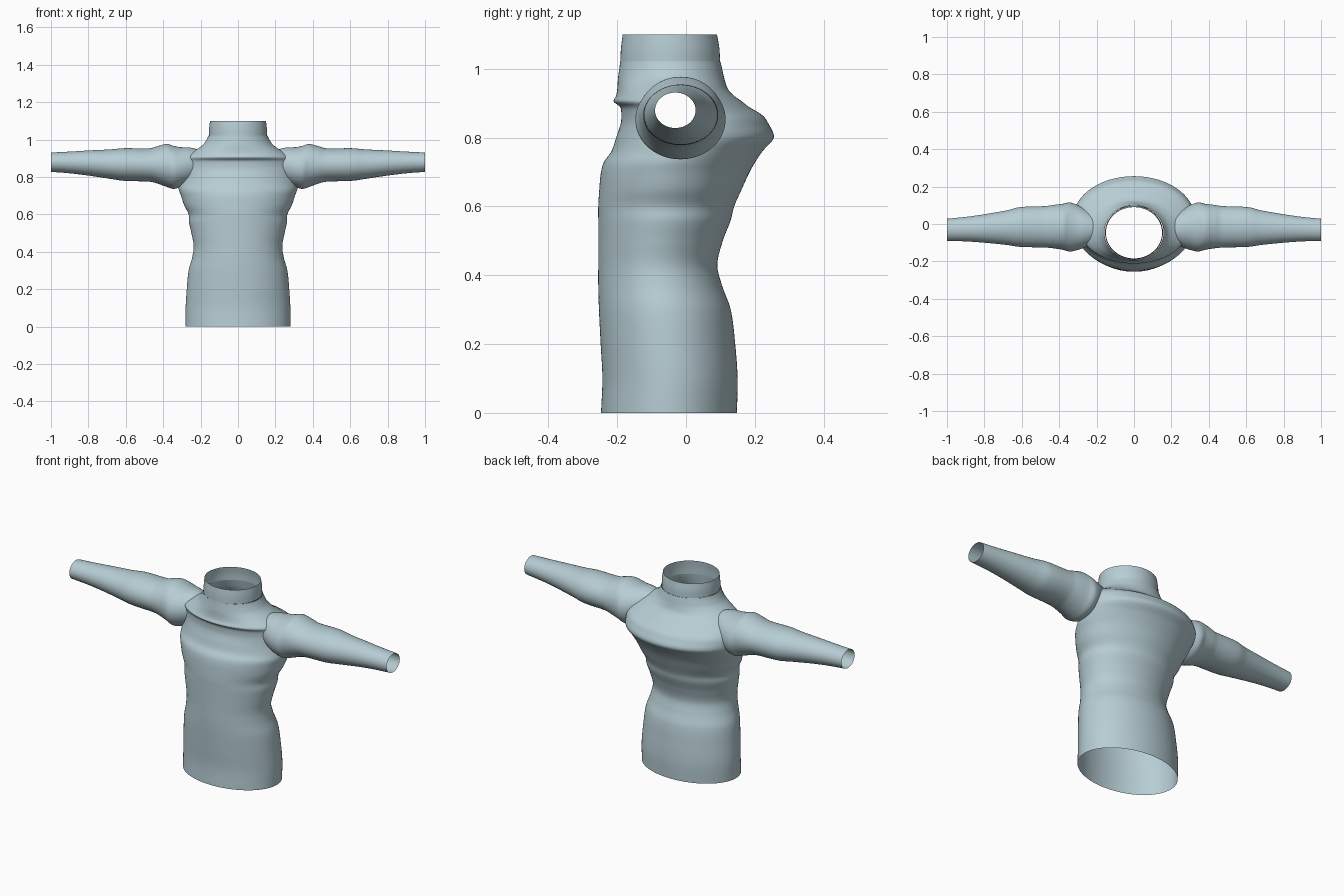
import bpy, bmesh, math

cube = bpy.data.objects.get("Cube")
if cube:
    bpy.data.objects.remove(cube)

fabric = bpy.data.materials.new("pale blue grey")
fabric.use_nodes = True
fabric.diffuse_color = (0.47, 0.61, 0.66, 1)
fabric.node_tree.nodes["Principled BSDF"].inputs["Base Color"].default_value = (0.47, 0.61, 0.66, 1)

# Torso: height, half width, front y, back y
TORSO = [(0, .28, -.247, .148), (.1, .28, -.243, .15), (.2, .274, -.248, .143),
         (.3, .264, -.253, .13), (.37, .245, -.255, .105), (.43, .237, -.255, .091),
         (.5, .249, -.255, .107), (.56, .262, -.255, .13), (.6, .264, -.255, .14),
         (.65, .288, -.252, .162), (.7, .305, -.247, .185), (.73, .316, -.238, .202),
         (.76, .322, -.217, .222), (.8, .326, -.203, .255), (.84, .325, -.19, .24),
         (.865, .318, -.188, .222), (.89, .305, -.192, .182), (.905, .29, -.211, .163),
         (.92, .272, -.204, .142), (.94, .235, -.2, .123), (.97, .19, -.198, .112),
         (1, .168, -.194, .105), (1.022, .158, -.191, .1)]
COLLAR = [(1.022, .155, -.191, .099), (1.06, .154, -.189, .097), (1.1, .15, -.184, .09)]
# Sleeve: distance out, front y, back y, bottom z, top z
SLEEVE = [(.2, -.1, .05, .8, .945), (.26, -.125, .08, .765, .958), (.31, -.141, .105, .745, .96),
          (.345, -.147, .115, .737, .967), (.38, -.138, .108, .747, .977), (.43, -.13, .102, .765, .965),
          (.47, -.126, .096, .775, .954), (.61, -.122, .09, .78, .954), (.68, -.112, .073, .79, .948),
          (.8, -.1, .052, .808, .942), (.9, -.093, .038, .82, .936), (1, -.09, .028, .828, .931)]


def sample(rows, t):
    """Smooth interpolation through the section rows."""
    i = 0
    while i < len(rows) - 2 and t > rows[i + 1][0]:
        i += 1
    a, b = rows[i], rows[i + 1]
    p, n = rows[max(i - 1, 0)], rows[min(i + 2, len(rows) - 1)]
    h = b[0] - a[0]
    u = min(max((t - a[0]) / h, 0), 1)
    out = []
    for k in range(1, len(a)):
        ma = (b[k] - p[k]) / (b[0] - p[0]) * h
        mb = (n[k] - a[k]) / (n[0] - a[0]) * h
        out.append((2*u**3 - 3*u**2 + 1) * a[k] + (u**3 - 2*u**2 + u) * ma
                   + (3*u**2 - 2*u**3) * b[k] + (u**3 - u**2) * mb)
    return out


def torso_section(z, rows=TORSO):
    w, f, b = sample(rows, z)
    return 0, (f + b) / 2, w, (b - f) / 2


def sleeve_section(x):
    f, b, lo, hi = sample(SLEEVE, x)
    return (f + b) / 2, (lo + hi) / 2, (b - f) / 2, (hi - lo) / 2


def in_ellipse(u, v, section):
    cu, cv, ru, rv = section
    return ((u - cu) / ru) ** 2 + ((v - cv) / rv) ** 2 < 1


def inside_torso(co):
    return co.z < 1.02 and in_ellipse(co.x, co.y, torso_section(co.z))


def inside_sleeve(co):
    return abs(co.x) > .2 and in_ellipse(co.y, co.z, sleeve_section(abs(co.x)))


def tube(name, start, end, rings, sides, section, place, hidden=None):
    """Open lofted tube; faces wholly inside the neighbouring part are removed."""
    bm = bmesh.new()
    loops = []
    for i in range(rings + 1):
        t = start + (end - start) * i / rings
        cu, cv, ru, rv = section(t)
        loops.append([bm.verts.new(place(t, cu + ru * math.cos(a), cv + rv * math.sin(a)))
                      for a in (2 * math.pi * k / sides for k in range(sides))])
    for lower, upper in zip(loops, loops[1:]):
        for k in range(sides):
            m = (k + 1) % sides
            bm.faces.new((lower[k], lower[m], upper[m], upper[k]))
    if hidden:
        doomed = [f for f in bm.faces if all(hidden(v.co) for v in f.verts)]
        bmesh.ops.delete(bm, geom=doomed, context='FACES')
    bmesh.ops.recalc_face_normals(bm, faces=bm.faces)
    # Open tubes: make sure faces point away from the tube axis
    mid = section((start + end) / 2)
    centre = place((start + end) / 2, mid[0], mid[1])
    axis = [abs(place(1, 0, 0)[k]) for k in range(3)]
    score = 0
    for f in bm.faces:
        d = f.calc_center_median()
        score += sum(f.normal[k] * (d[k] - centre[k]) * (1 - axis[k]) for k in range(3))
    if score < 0:
        bmesh.ops.reverse_faces(bm, faces=bm.faces)
    mesh = bpy.data.meshes.new(name)
    bm.to_mesh(mesh)
    bm.free()
    mesh.materials.append(fabric)
    mesh.shade_smooth()
    obj = bpy.data.objects.new(name, mesh)
    bpy.context.collection.objects.link(obj)
    return obj


def upright(t, u, v):
    return (u, v, t)


# Body and standing collar
tube("torso", 0, 1.022, 170, 128, torso_section, upright, inside_sleeve)
tube("collar", 1.022, 1.1, 8, 128, lambda z: torso_section(z, COLLAR), upright)

# Mirrored sleeves, open at the cuff and into the body
for side, name in ((1, "left_sleeve"), (-1, "right_sleeve")):
    tube(name, .2, 1, 130, 96, sleeve_section,
         lambda t, u, v, s=side: (s * t, u, v), inside_torso)
